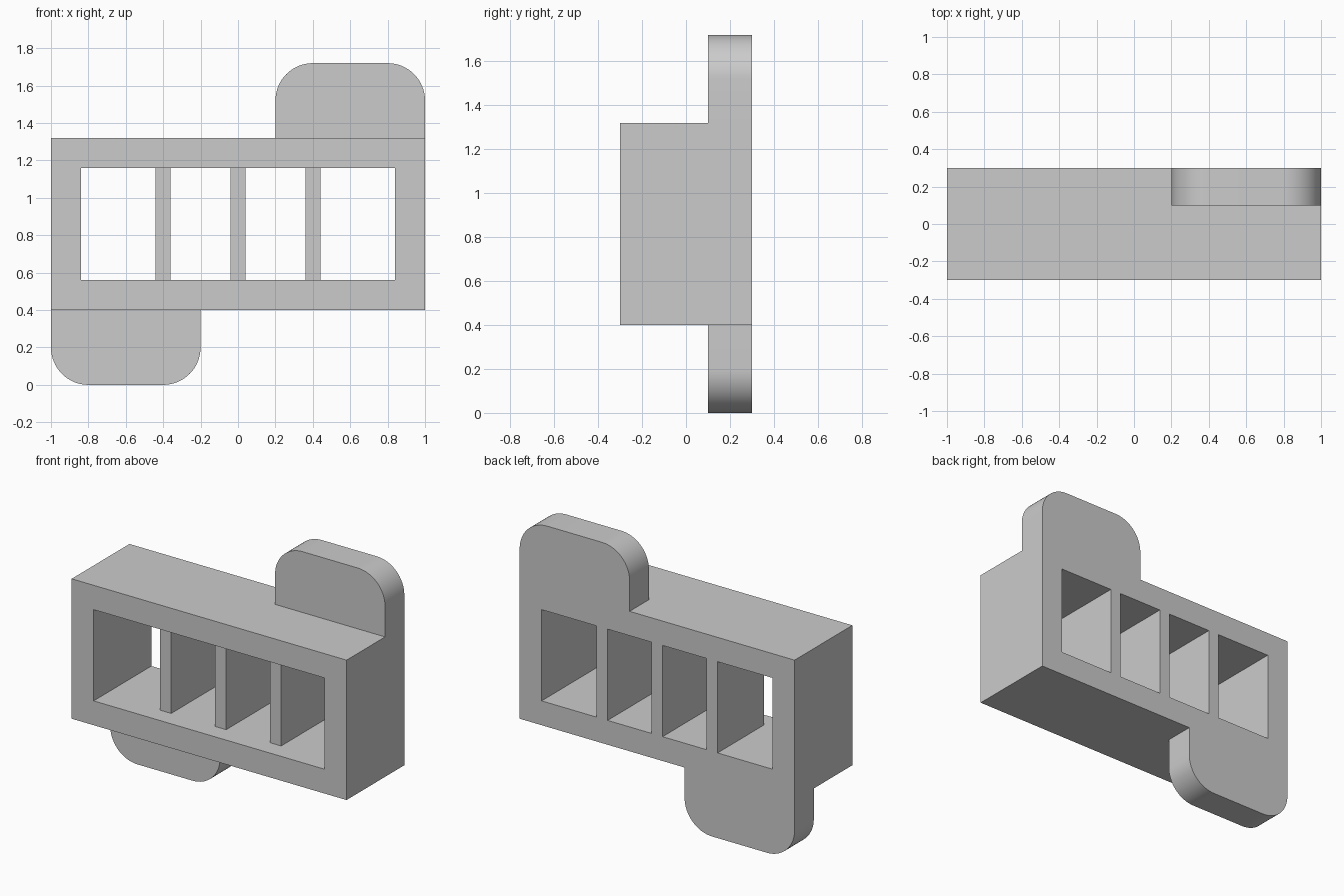
import bpy
import bmesh
from math import sin, cos, pi

cube = bpy.data.objects.get("Cube")
if cube:
    bpy.data.objects.remove(cube, do_unlink=True)

# One flat colour for the whole piece
grey = bpy.data.materials.new("light grey")
grey.use_nodes = True
colour = (0.6, 0.6, 0.6, 1)
grey.diffuse_color = colour
grey.node_tree.nodes["Principled BSDF"].inputs["Base Color"].default_value = colour


def prism(name, outline, front, back):
    """Extrude an (x, z) outline from y = front to y = back."""
    bm = bmesh.new()
    face = bm.faces.new([bm.verts.new((x, front, z)) for x, z in outline])
    extruded = bmesh.ops.extrude_face_region(bm, geom=[face])["geom"]
    moved = [v for v in extruded if isinstance(v, bmesh.types.BMVert)]
    bmesh.ops.translate(bm, verts=moved, vec=(0, back - front, 0))
    bmesh.ops.recalc_face_normals(bm, faces=bm.faces)
    mesh = bpy.data.meshes.new(name)
    bm.to_mesh(mesh)
    bm.free()
    mesh.materials.append(grey)
    obj = bpy.data.objects.new(name, mesh)
    bpy.context.collection.objects.link(obj)
    return obj


def rectangle(x0, x1, z0, z1):
    return [(x0, z0), (x1, z0), (x1, z1), (x0, z1)]


def combine(target, other, operation):
    """Apply a boolean to the target and remove the other object."""
    other.hide_render = True
    mod = target.modifiers.new(operation.lower(), "BOOLEAN")
    mod.operation = operation
    mod.solver = "EXACT"
    mod.object = other
    bpy.context.view_layer.objects.active = target
    bpy.ops.object.modifier_apply(modifier=mod.name)
    bpy.data.objects.remove(other, do_unlink=True)


FRONT, BACK = -0.3, 0.3
BOTTOM, TOP, HEIGHT = 0.4, 1.32, 1.72

# Box frame with a wide opening through it
frame = prism("divided_frame", rectangle(-1, 1, BOTTOM, TOP), FRONT, BACK)
opening = prism("opening_cutter", rectangle(-0.84, 0.84, 0.56, 1.16), -0.5, 0.5)
combine(frame, opening, "DIFFERENCE")

# Three dividers, set back from the front and flush with the back
for x in (-0.4, 0, 0.4):
    divider = prism("divider", rectangle(x - 0.04, x + 0.04, 0.5, 1.22), -0.18, BACK)
    combine(frame, divider, "UNION")

# Rounded mounting tabs: upper left, and the same turned half round at lower right
RADIUS, STEPS = 0.2, 16
tab_outline = [(0.2, TOP - 0.08), (1, TOP - 0.08)]
for centre_x, start in ((0.8, 0), (0.4, pi / 2)):
    for i in range(STEPS + 1):
        a = start + i * pi / 2 / STEPS
        tab_outline.append((centre_x + RADIUS * cos(a), HEIGHT - RADIUS + RADIUS * sin(a)))
turned_outline = [(-x, HEIGHT - z) for x, z in tab_outline]
for name, outline in (("upper_tab", tab_outline), ("lower_tab", turned_outline)):
    combine(frame, prism(name, outline, 0.1, BACK), "UNION")

# Smooth the rounded corners only
bpy.ops.object.select_all(action="DESELECT")
frame.select_set(True)
bpy.context.view_layer.objects.active = frame
bpy.ops.object.shade_smooth_by_angle(angle=pi / 6)
